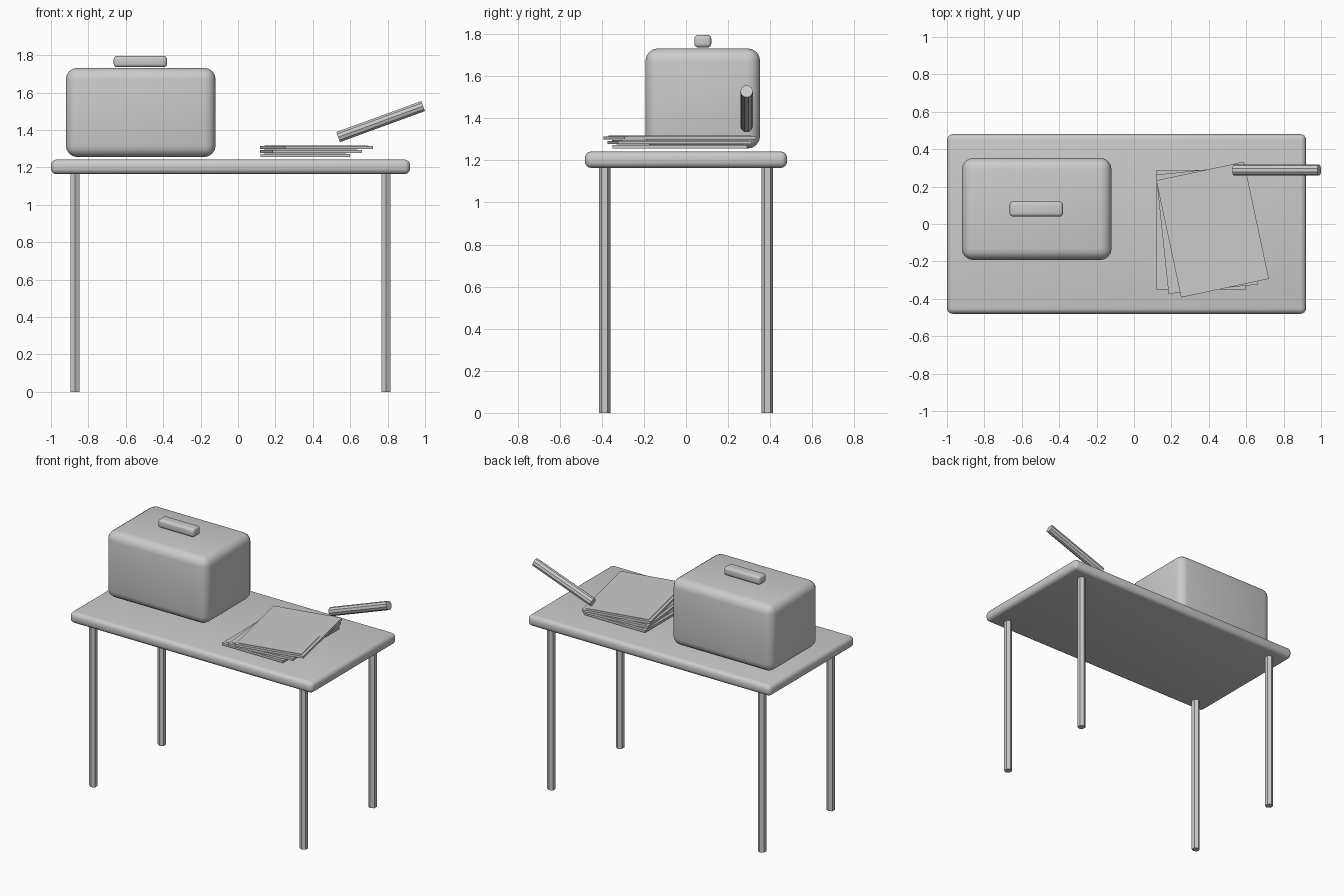
import bpy
from math import radians
from mathutils import Vector

cube = bpy.data.objects.get("Cube")
if cube:
    bpy.data.objects.remove(cube, do_unlink=True)

grey = bpy.data.materials.new("plain_grey")
grey.use_nodes = True
grey.diffuse_color = (0.6, 0.6, 0.6, 1)
grey.node_tree.nodes["Principled BSDF"].inputs["Base Color"].default_value = (0.6, 0.6, 0.6, 1)


def finish(obj, name):
    obj.name = name
    obj.data.materials.append(grey)
    return obj


def box(name, center, size, bevel=0, turn=0):
    """Box with optional rounded edges and a turn about z in degrees."""
    bpy.ops.mesh.primitive_cube_add(size=1, location=center)
    obj = bpy.context.object
    obj.scale = size
    bpy.ops.object.transform_apply(location=False, rotation=False, scale=True)
    obj.rotation_euler.z = radians(turn)
    if bevel:
        mod = obj.modifiers.new("rounded_edges", "BEVEL")
        mod.width, mod.segments = bevel, 4
        bpy.ops.object.modifier_apply(modifier=mod.name)
        bpy.ops.object.shade_smooth_by_angle(angle=radians(35))
    return finish(obj, name)


def rod(name, start, end, radius, sides):
    """Flat-sided rod between two points."""
    start, end = Vector(start), Vector(end)
    axis = end - start
    bpy.ops.mesh.primitive_cylinder_add(
        vertices=sides, radius=radius, depth=axis.length, location=(start + end) / 2)
    obj = bpy.context.object
    obj.rotation_euler = Vector((0, 0, 1)).rotation_difference(axis).to_euler()
    return finish(obj, name)


# Table
TABLE_X = -0.04
box("table_top", (TABLE_X, 0, 1.203), (1.92, 0.96, 0.078), 0.03)
for side, sx in (("right", -1), ("left", 1)):
    for end, sy in (("front", -1), ("back", 1)):
        x, y = TABLE_X + sx * 0.832, sy * 0.387
        rod(f"{end}_{side}_leg", (x, y, 0), (x, y, 1.18), 0.0275, 6)

# Rounded case with a lid handle
box("case_body", (-0.52, 0.08, 1.494), (0.8, 0.545, 0.476), 0.06)
box("case_handle", (-0.522, 0.08, 1.766), (0.285, 0.08, 0.06), 0.018)

# Fanned stack of sheets, each with a slightly raised inner panel
for i in range(3):
    x, z, turn = 0.36 + 0.03 * i, 1.264 + 0.021 * i, 6 * i
    box(f"sheet_{i + 1}", (x, -0.03, z), (0.48, 0.64, 0.016), turn=turn)
    box(f"sheet_panel_{i + 1}", (x, -0.03, z + 0.009), (0.44, 0.60, 0.004), turn=turn)

# Tilted stick above the table
rod("tilted_stick", (0.535, 0.288, 1.362), (0.99, 0.288, 1.528), 0.03, 10)
